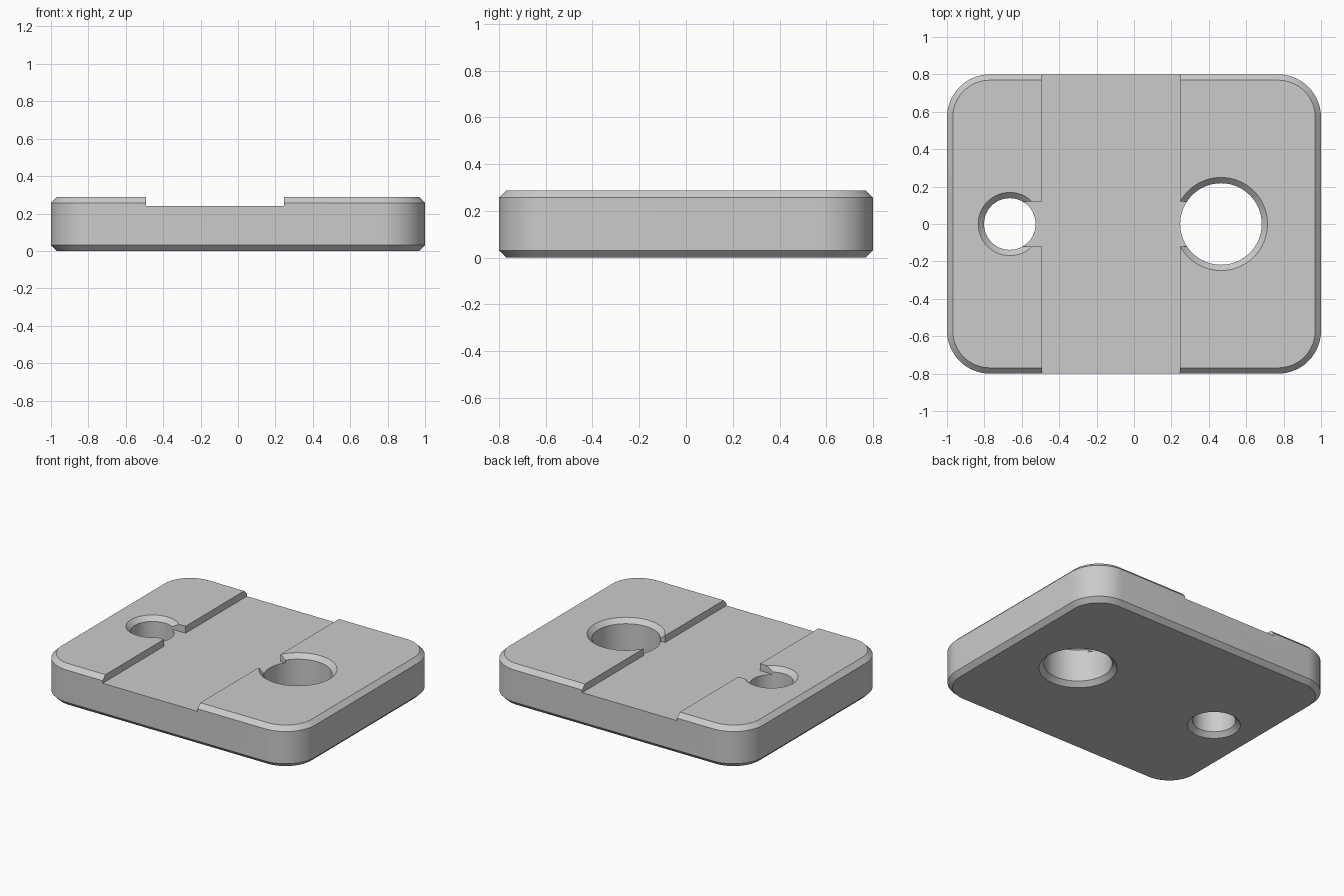
import bpy, bmesh
from math import cos, sin, pi, radians

if "Cube" in bpy.data.objects:
    bpy.data.objects.remove(bpy.data.objects["Cube"])

HEIGHT, FLOOR, CHAMFER = 0.288, 0.239, 0.031
HALF_X, HALF_Y, CORNER = 1.0, 0.8, 0.23

grey = bpy.data.materials.new("light grey")
grey.use_nodes = True
colour = (0.6, 0.6, 0.6, 1)
grey.diffuse_color = colour
grey.node_tree.nodes["Principled BSDF"].inputs["Base Color"].default_value = colour


def loft(name, rings):
    """Closed solid through rings of equal point count, bottom to top."""
    bm = bmesh.new()
    loops = [[bm.verts.new(p) for p in ring] for ring in rings]
    for low, high in zip(loops, loops[1:]):
        for i in range(len(low)):
            j = (i + 1) % len(low)
            bm.faces.new((low[i], low[j], high[j], high[i]))
    bm.faces.new(loops[0][::-1])
    bm.faces.new(loops[-1])
    mesh = bpy.data.meshes.new(name)
    bm.to_mesh(mesh)
    bm.free()
    mesh.materials.append(grey)
    obj = bpy.data.objects.new(name, mesh)
    bpy.context.collection.objects.link(obj)
    return obj


def rounded_ring(inset, z, steps=16):
    r = CORNER - inset
    corners = [(1, 1), (-1, 1), (-1, -1), (1, -1)]
    ring = []
    for k, (sx, sy) in enumerate(corners):
        for i in range(steps + 1):
            a = (k + i / steps) * pi / 2
            ring.append((sx * (HALF_X - CORNER) + r * cos(a),
                         sy * (HALF_Y - CORNER) + r * sin(a), z))
    return ring


def circle_ring(x, r, z, n=64):
    return [(x + r * cos(2 * pi * i / n), r * sin(2 * pi * i / n), z) for i in range(n)]


def box(name, x0, x1, half_y):
    return loft(name, [[(x0, -half_y, z), (x1, -half_y, z), (x1, half_y, z), (x0, half_y, z)]
                       for z in (FLOOR, HEIGHT + 0.1)])


def hole(name, x, r):
    over = CHAMFER + 0.02     # chamfer cones run past both faces
    return loft(name, [circle_ring(x, r + over, -0.02), circle_ring(x, r, CHAMFER),
                       circle_ring(x, r, HEIGHT - CHAMFER),
                       circle_ring(x, r + over, HEIGHT + 0.02)])


# Rounded plate with chamfered rims
plate = loft("plate", [rounded_ring(CHAMFER, 0), rounded_ring(0, CHAMFER),
                       rounded_ring(0, HEIGHT - CHAMFER), rounded_ring(CHAMFER, HEIGHT)])

# Wide channel, narrow slot joining the holes, and two countersunk holes
cutters = [box("channel_cutter", -0.491, 0.246, 1.0),
           box("slot_cutter", -0.664, 0.465, 0.12),
           hole("small_hole_cutter", -0.664, 0.138),
           hole("large_hole_cutter", 0.465, 0.218)]
for cutter in cutters:
    cutter.hide_render = True
    cutter.hide_viewport = True
    cut = plate.modifiers.new(cutter.name, "BOOLEAN")
    cut.operation = "DIFFERENCE"
    cut.solver = "EXACT"
    cut.object = cutter

# Bake the cuts, remove the helpers and shade the round walls smooth
bpy.context.view_layer.update()
baked = bpy.data.meshes.new_from_object(
    plate.evaluated_get(bpy.context.evaluated_depsgraph_get()))
plate.modifiers.clear()
plate.data = baked
for cutter in cutters:
    bpy.data.objects.remove(cutter)
bpy.ops.object.select_all(action="DESELECT")
plate.select_set(True)
bpy.context.view_layer.objects.active = plate
bpy.ops.object.shade_smooth_by_angle(angle=radians(30))
